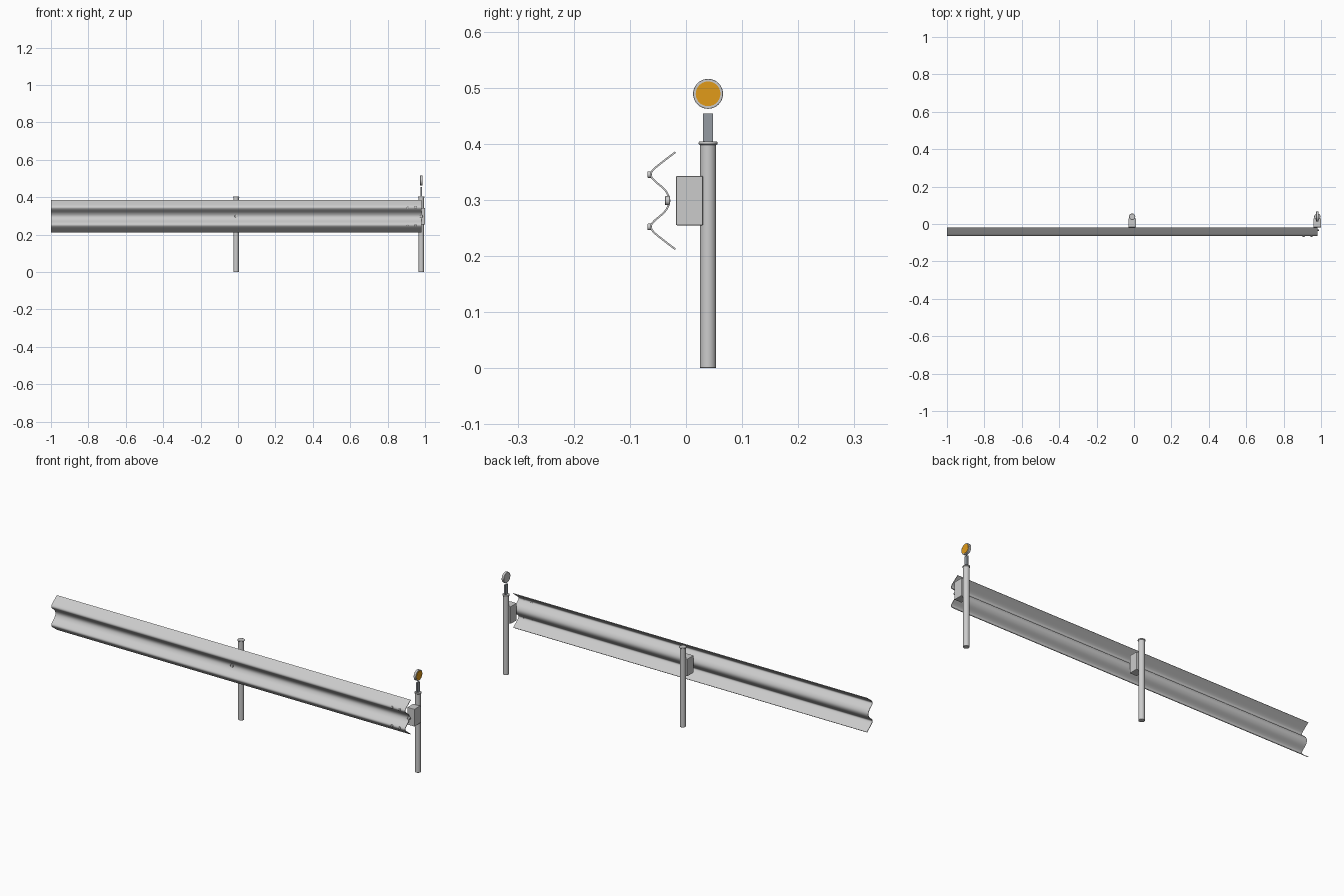
import bpy, bmesh, math
from mathutils import Vector, Matrix

if "Cube" in bpy.data.objects:
    bpy.data.objects.remove(bpy.data.objects["Cube"])

ZC = 0.2985          # mid height of the rail
POSTS = (-0.01, 0.98)
PY = 0.0393          # post centre line


def material(name, col):
    m = bpy.data.materials.new(name)
    m.diffuse_color = (*col, 1)
    m.use_nodes = True
    m.node_tree.nodes["Principled BSDF"].inputs["Base Color"].default_value = m.diffuse_color
    return m


amber = material("amber", (0.75, 0.33, 0.01))
steel = material("dark_steel", (0.30, 0.33, 0.36))


def finish(name, bm, mat=None, smooth=True, bevel=0):
    bmesh.ops.recalc_face_normals(bm, faces=bm.faces)
    me = bpy.data.meshes.new(name)
    bm.to_mesh(me)
    bm.free()
    ob = bpy.data.objects.new(name, me)
    bpy.context.collection.objects.link(ob)
    if mat:
        me.materials.append(mat)
    if bevel:
        b = ob.modifiers.new("bevel", 'BEVEL')
        b.width, b.segments = bevel, 2
        b.limit_method = 'ANGLE'
    if smooth:
        bpy.ops.object.select_all(action='DESELECT')
        ob.select_set(True)
        bpy.context.view_layer.objects.active = ob
        bpy.ops.object.shade_smooth_by_angle(angle=math.radians(35))
    return ob


def cylinder(name, loc, r, depth, axis='Z', segs=32, mat=None, bevel=0):
    rot = {'Z': Matrix(), 'X': Matrix.Rotation(math.pi / 2, 4, 'Y'),
           'Y': Matrix.Rotation(math.pi / 2, 4, 'X')}[axis]
    bm = bmesh.new()
    bmesh.ops.create_cone(bm, cap_ends=True, segments=segs, radius1=r, radius2=r,
                          depth=depth, matrix=Matrix.Translation(loc) @ rot)
    return finish(name, bm, mat, True, bevel)


def box(name, loc, size, mat=None, bevel=0):
    bm = bmesh.new()
    bmesh.ops.create_cube(bm, size=1, matrix=Matrix.Translation(loc) @ Matrix.Diagonal((*size, 1)))
    return finish(name, bm, mat, False, bevel)


# W-beam rail: smooth half profile (y, height above centre), mirrored and extruded
half = [(-0.019, 0.0865), (-0.040, 0.0705), (-0.057, 0.0565), (-0.0627, 0.0465),
        (-0.057, 0.0365), (-0.037, 0.0185), (-0.0295, 0.0)]
ctrl = [Vector(p) for p in half] + [Vector((y, -z)) for y, z in half[-2::-1]]
ext = [2 * ctrl[0] - ctrl[1]] + ctrl + [2 * ctrl[-1] - ctrl[-2]]
line = []
for i in range(1, len(ext) - 2):
    a, b, c, d = ext[i - 1:i + 3]
    for k in range(6):
        t = k / 6
        line.append(0.5 * (2 * b + (c - a) * t + (2 * a - 5 * b + 4 * c - d) * t * t
                           + (3 * b - a - 3 * c + d) * t ** 3))
line.append(ctrl[-1])
T = 0.0016
front, back = [], []
for i, p in enumerate(line):
    d = (line[min(i + 1, len(line) - 1)] - line[max(i - 1, 0)]).normalized()
    n = Vector((d.y, -d.x))
    front.append(p + n * T)
    back.append(p - n * T)
loop = front + back[::-1]
bm = bmesh.new()
ends = [[bm.verts.new((x, p.x, ZC + p.y)) for p in loop] for x in (-1, 0.98)]
N, M = len(loop), len(line)
for i in range(N):
    j = (i + 1) % N
    bm.faces.new((ends[0][i], ends[0][j], ends[1][j], ends[1][i]))
for e in ends:
    for i in range(M - 1):
        bm.faces.new((e[i], e[i + 1], e[N - 2 - i], e[N - 1 - i]))
finish("rail", bm)

# posts with caps, spacer blocks and centre bolts
for x in POSTS:
    cylinder("post", (x, PY, 0.2), 0.0143, 0.4, bevel=0.0015)
    cylinder("post_cap", (x, PY, 0.401), 0.0168, 0.006, bevel=0.002)
    box("spacer_block", (x, 0.0062, 0.2985), (0.04, 0.048, 0.088), bevel=0.002)
    cylinder("rail_bolt", (x, -0.0332, ZC), 0.008, 0.009, 'Y', 16, bevel=0.0015)

# splice bolts near the rail end
for x in (0.907, 0.949):
    for s in (-1, 1):
        cylinder("splice_bolt", (x, -0.0645, ZC + s * 0.0465), 0.006, 0.008, 'Y', 16, bevel=0.0015)

# reflector on the end post
X = POSTS[1]
box("reflector_bracket", (X, PY, 0.4285), (0.008, 0.018, 0.051), steel)
cylinder("reflector_housing", (X, PY, 0.489), 0.0267, 0.012, 'X', 40, bevel=0.001)
cylinder("reflector_lens", (X + 0.0055, PY, 0.489), 0.022, 0.004, 'X', 40, amber)
